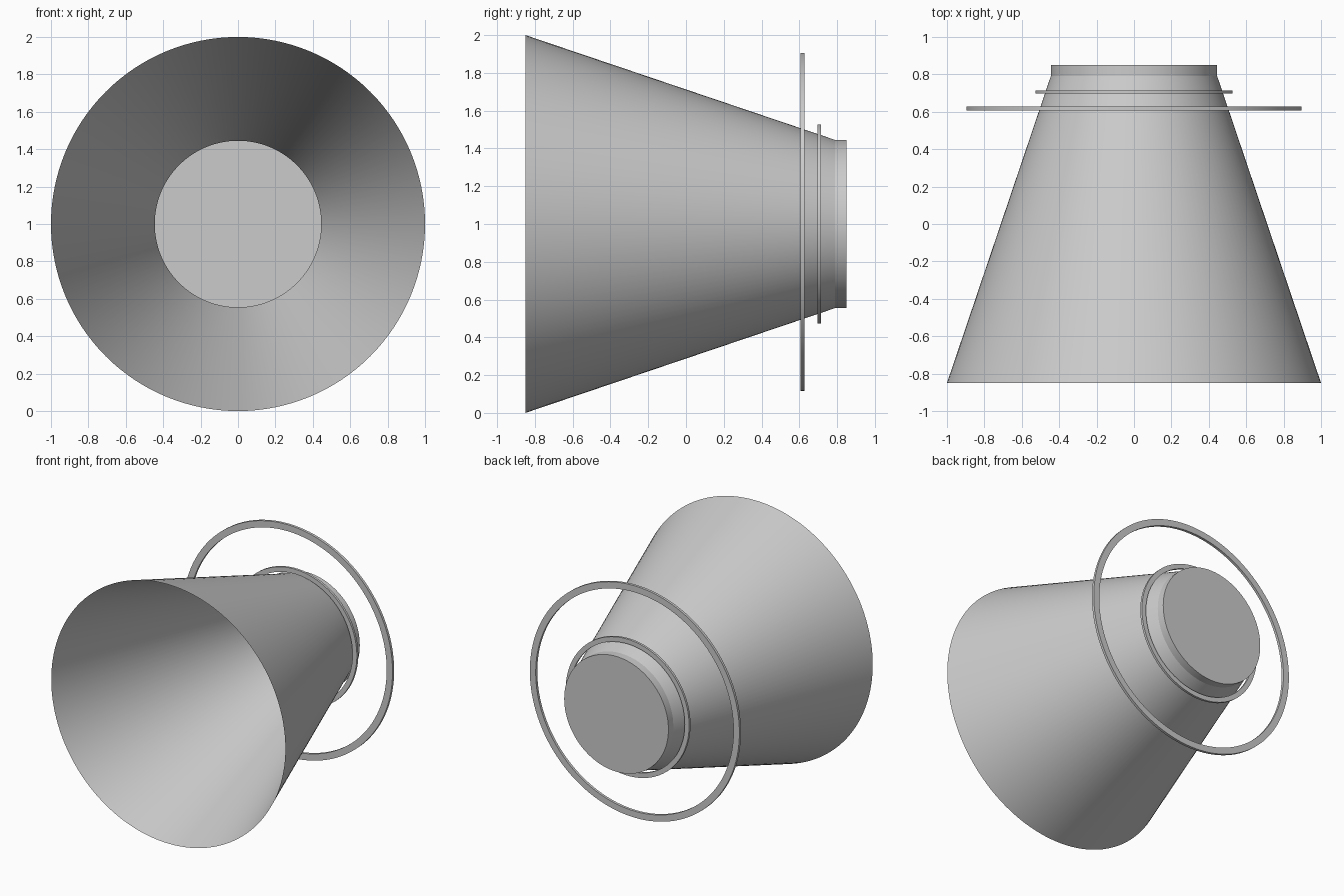
import bpy, bmesh, math

if "Cube" in bpy.data.objects:
    bpy.data.objects.remove(bpy.data.objects["Cube"])

SEG = 128


def lathe(name, profile, z, closed=False, cap=False):
    """Spin (radius, y) points around the front-to-back axis at height z."""
    bm = bmesh.new()
    rows = []
    for r, y in profile:
        rows.append([bm.verts.new((r * math.cos(2 * math.pi * i / SEG), y,
                                   r * math.sin(2 * math.pi * i / SEG)))
                     for i in range(SEG)])
    pairs = list(zip(rows, rows[1:]))
    if closed:
        pairs.append((rows[-1], rows[0]))
    for a, b in pairs:
        for i in range(SEG):
            j = (i + 1) % SEG
            bm.faces.new((a[i], b[i], b[j], a[j]))
    if cap:
        bm.faces.new(rows[-1])
    bmesh.ops.recalc_face_normals(bm, faces=bm.faces)
    mesh = bpy.data.meshes.new(name)
    bm.to_mesh(mesh)
    bm.free()
    ob = bpy.data.objects.new(name, mesh)
    ob.location.z = z
    bpy.context.collection.objects.link(ob)
    bpy.ops.object.select_all(action='DESELECT')
    ob.select_set(True)
    bpy.context.view_layer.objects.active = ob
    bpy.ops.object.shade_smooth_by_angle(angle=math.radians(15))
    return ob


def ring(name, inner, outer, y0, y1, z):
    return lathe(name, [(inner, y0), (outer, y0), (outer, y1), (inner, y1)], z, closed=True)


# Thin open-fronted cone with a short closed collar at the back
lathe("cone_shell", [(1.0, -0.85), (0.445, 0.79), (0.445, 0.85)], 1.0, cap=True)

# Flat rings floating around the narrow end
ring("large_ring", 0.845, 0.895, 0.607, 0.627, 1.01)
ring("small_ring", 0.49, 0.527, 0.697, 0.715, 1.0)
